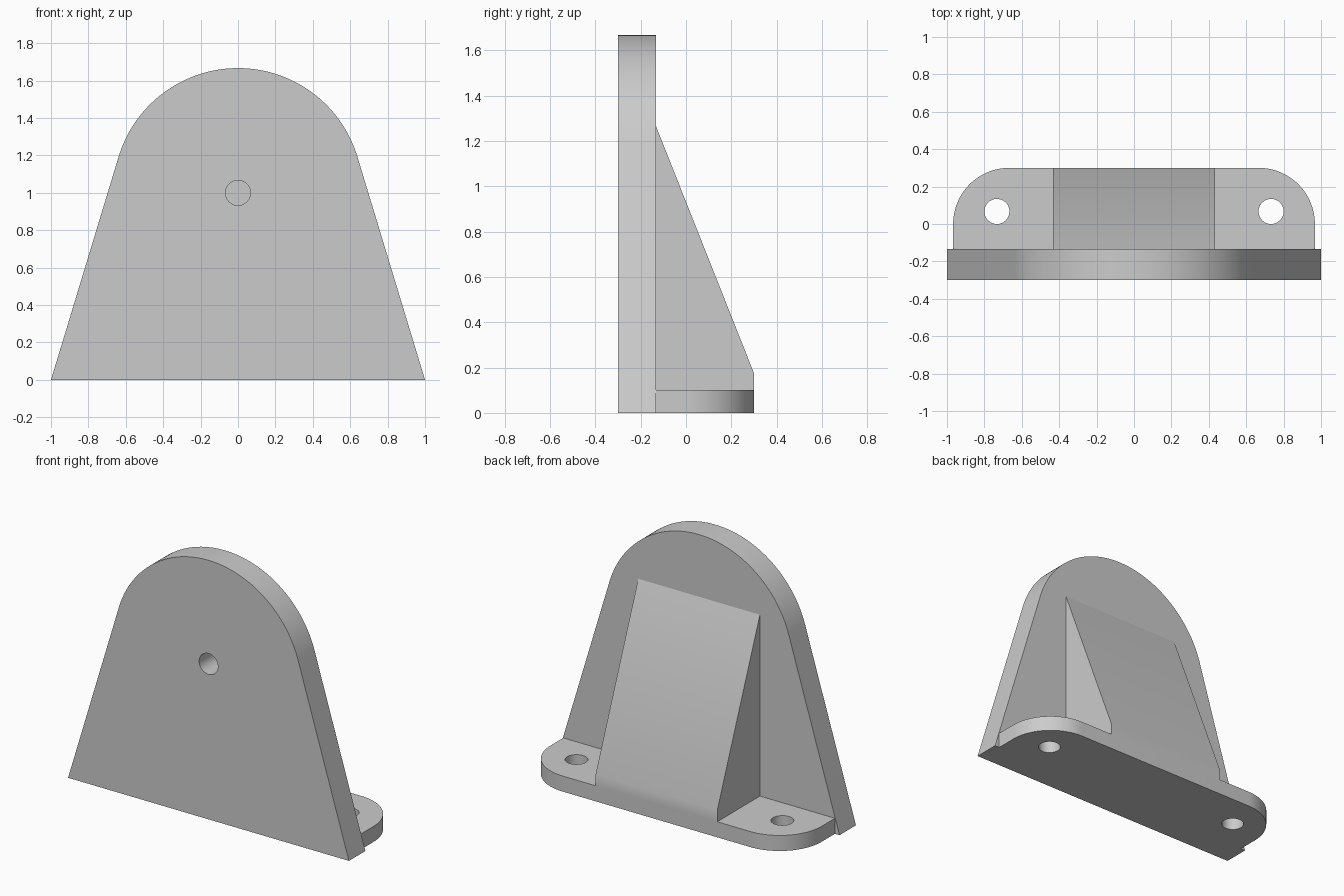
import bpy
from math import sin, cos, radians
from mathutils import Vector

cube = bpy.data.objects.get("Cube")
if cube:
    bpy.data.objects.remove(cube)

grey = bpy.data.materials.new("light grey")
grey.use_nodes = True
COLOUR = (0.6, 0.6, 0.6, 1)
grey.diffuse_color = COLOUR
grey.node_tree.nodes["Principled BSDF"].inputs["Base Color"].default_value = COLOUR

BACK, JOIN, FRONT = 0.30, -0.133, -0.30   # depth of the three main planes
HOLE = 0.067


def arc(cx, cy, r, start, end, steps):
    """Points along an arc, angles in degrees."""
    angles = [radians(start + (end - start) * i / steps) for i in range(steps + 1)]
    return [(cx + r * cos(a), cy + r * sin(a)) for a in angles]


def prism(name, outline, place, low, high):
    """Extrude a 2D outline between two offsets; place maps (u, v, w) to xyz."""
    n = len(outline)
    verts = [place(u, v, w) for w in (low, high) for u, v in outline]
    faces = [list(range(n))[::-1], list(range(n, 2 * n))]
    faces += [(i, (i + 1) % n, n + (i + 1) % n, n + i) for i in range(n)]
    mesh = bpy.data.meshes.new(name)
    mesh.from_pydata(verts, [], faces)
    mesh.materials.append(grey)
    obj = bpy.data.objects.new(name, mesh)
    bpy.context.collection.objects.link(obj)
    return obj


def select(obj):
    bpy.ops.object.select_all(action='DESELECT')
    obj.select_set(True)
    bpy.context.view_layer.objects.active = obj


def drill(obj, centre, rotation):
    """Cut a round hole right through a part."""
    bpy.ops.mesh.primitive_cylinder_add(vertices=48, radius=HOLE, depth=0.4,
                                        location=centre, rotation=rotation)
    cutter = bpy.context.object
    cutter.hide_render = True
    cutter.data.materials.append(grey)
    select(obj)
    mod = obj.modifiers.new("hole", 'BOOLEAN')
    mod.operation, mod.solver, mod.object = 'DIFFERENCE', 'EXACT', cutter
    bpy.ops.object.modifier_apply(modifier=mod.name)
    bpy.data.objects.remove(cutter)


# Upright plate: straight sides tangent to a round top
plate = prism("upright_plate",
              [(-1, 0), (1, 0)] + arc(0, 1, 0.667, 16.9, 163.1, 72),
              lambda u, v, w: Vector((u, -w, v)), -JOIN, -FRONT)
drill(plate, (0, (FRONT + JOIN) / 2, 1), (radians(90), 0, 0))

# Foot with rounded back corners and two bolt holes
foot = prism("foot_flange",
             [(-0.967, JOIN), (0.967, JOIN)]
             + arc(0.667, 0, BACK, 0, 90, 24) + arc(-0.667, 0, BACK, 90, 180, 24),
             lambda u, v, w: Vector((u, v, w)), 0, 0.1)
for side in (-1, 1):
    drill(foot, (side * 0.733, 0.067, 0.05), (0, 0, 0))

# Solid sloping brace behind the plate
brace = prism("sloping_brace",
              [(JOIN, 0.1), (BACK, 0.1), (BACK, 0.175), (JOIN, 1.267)],
              lambda u, v, w: Vector((w, u, v)), -0.433, 0.433)

for part in (plate, foot, brace):
    select(part)
    bpy.ops.object.shade_smooth_by_angle(angle=radians(30))
